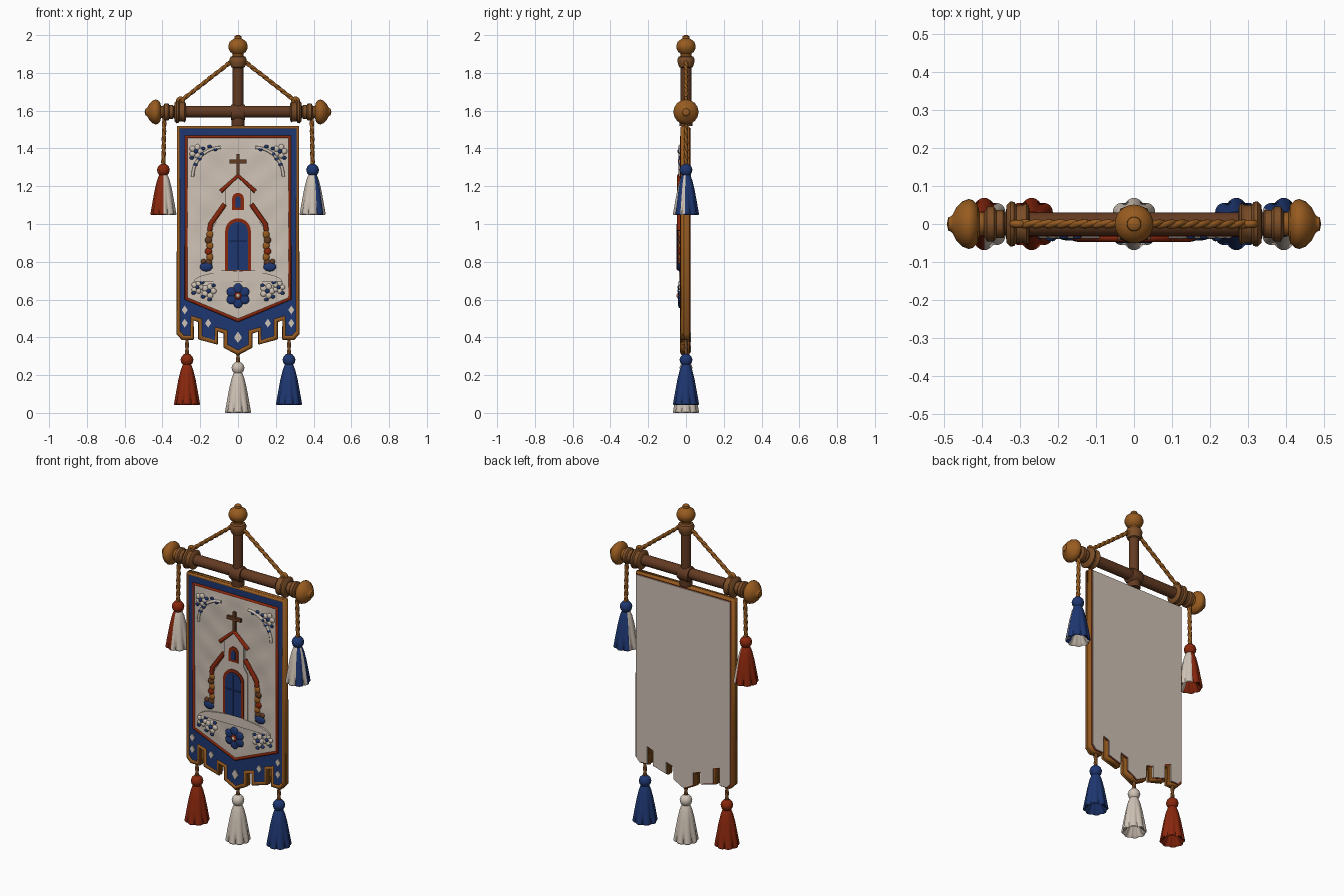
import bpy, bmesh, math
from mathutils import Matrix, Vector

if "Cube" in bpy.data.objects:
    bpy.data.objects.remove(bpy.data.objects["Cube"])


def mat(name, *c):
    m = bpy.data.materials.new(name)
    m.diffuse_color = (*c, 1)
    m.use_nodes = True
    m.node_tree.nodes["Principled BSDF"].inputs["Base Color"].default_value = m.diffuse_color
    return m


WOOD = mat("dark wood", .125, .043, .016)
CHESTNUT = mat("chestnut wood", .2, .075, .02)
GOLD = mat("golden brown", .31, .105, .014)
BLUE = mat("deep blue", .013, .038, .165)
RED = mat("brick red", .25, .02, .004)
WHITE = mat("warm white", .62, .54, .46)


def finish(name, bm, *mats):
    bmesh.ops.recalc_face_normals(bm, faces=bm.faces)
    me = bpy.data.meshes.new(name)
    bm.to_mesh(me)
    bm.free()
    for m in mats:
        me.materials.append(m)
    ob = bpy.data.objects.new(name, me)
    bpy.context.collection.objects.link(ob)
    return ob


def lathe(name, prof, mx, mats, n=32, flute=None, rule=None):
    """Spin (radius, height) points about local z; flute(height) gives fold depth."""
    bm = bmesh.new()
    rings = []
    for r, h in prof:
        if r == 0:
            rings.append([bm.verts.new((0, 0, h))] * n)
            continue
        ring = []
        for i in range(n):
            a = 2 * math.pi * i / n
            k = r * (1 - flute(h) * (1 - abs(math.cos(4 * a)))) if flute else r
            ring.append(bm.verts.new((k * math.cos(a), k * math.sin(a), h)))
        rings.append(ring)
    for a, b in zip(rings, rings[1:]):
        for i in range(n):
            j = (i + 1) % n
            f = bm.faces.new(list(dict.fromkeys((a[i], a[j], b[j], b[i]))))
            if rule:
                f.material_index = rule(f.calc_center_median())
    bm.transform(mx)
    return finish(name, bm, *mats)


def plate(name, pts, y0, y1, m):
    """Solid slab from an (x, z) outline."""
    bm = bmesh.new()
    f = bm.faces.new([bm.verts.new((x, y0, z)) for x, z in pts])
    ex = bmesh.ops.extrude_face_region(bm, geom=[f])["geom"]
    bmesh.ops.translate(bm, vec=(0, y1 - y0, 0), verts=[v for v in ex if isinstance(v, bmesh.types.BMVert)])
    return finish(name, bm, m)


def tube(name, pts, r, m, closed=False):
    cu = bpy.data.curves.new(name, 'CURVE')
    cu.dimensions = '3D'
    sp = cu.splines.new('POLY')
    sp.points.add(len(pts) - 1)
    for p, q in zip(sp.points, pts):
        p.co = (*q, 1)
    sp.use_cyclic_u = closed
    cu.bevel_depth, cu.bevel_resolution, cu.use_fill_caps = r, 2, True
    cu.materials.append(m)
    ob = bpy.data.objects.new(name, cu)
    bpy.context.collection.objects.link(ob)
    return ob


def rope(name, a, b, r, m=GOLD):
    """Two strands gently twisted about the line a-b."""
    a, b = Vector(a), Vector(b)
    d = b - a
    u = d.cross((0, 1, 0)).normalized()
    n = int(d.length / .006)
    for s in (0, math.pi):
        pts = []
        for i in range(n + 1):
            t = i / n * d.length / .08 * 2 * math.pi + s
            pts.append(a + d * i / n + (u * math.cos(t) + Vector((0, 1, 0)) * math.sin(t)) * r * .3)
        tube(name, pts, r * .72, m)


def mirror(pts):
    """Close a right-half outline running from top to bottom."""
    return pts + [(-x, z) for x, z in reversed(pts) if x > 0]


def at(x, y, z):
    return Matrix.Translation((x, y, z))


# Wooden cross bar and upright
ALONG_X = Matrix.Rotation(math.pi / 2, 4, 'Y')
lathe("cross_bar", [(0, -.37), (.031, -.37), (.031, .37), (0, .37)], at(0, 0, 1.595) @ ALONG_X, [WOOD])
lathe("upright_pole", [(0, 1.54), (.028, 1.54), (.028, 1.85), (0, 1.85)], at(0, 0, 0), [WOOD])
lathe("centre_collar", [(.025, -.038), (.04, -.036), (.045, -.025), (.045, .025), (.04, .036), (.025, .038)],
      at(0, 0, 1.59) @ ALONG_X, [WOOD])
lathe("pole_foot", [(0, 1.52), (.034, 1.52), (.036, 1.56), (0, 1.56)], at(0, 0, 0), [WOOD])
lathe("pole_collar", [(.025, 1.825), (.036, 1.83), (.043, 1.85), (.046, 1.87), (.04, 1.885), (.027, 1.89)],
      at(0, 0, 0), [CHESTNUT])
lathe("top_finial", [(0, 1.88), (.028, 1.885), (.028, 1.9), (.042, 1.912), (.051, 1.932), (.051, 1.945), (.044, 1.965),
                     (.028, 1.977), (.019, 1.982), (.018, 1.994), (.01, 2), (0, 2)], at(0, 0, 0), [GOLD])
KNOB = [(0, .39), (.03, .392), (.032, .408), (.05, .412), (.063, .425), (.066, .436), (.06, .452), (.045, .468),
        (.026, .478), (.02, .483), (.018, .49), (0, .494)]
NECK = [(.03, .34), (.037, .345), (.037, .363), (.046, .37), (.046, .388), (.036, .393), (.03, .396), (0, .396)]
CLAMP = [(.03, .275), (.048, .277), (.056, .284), (.05, .292), (.05, .31), (.058, .316), (.06, .326),
         (.05, .336), (.03, .338)]
for s in (-1, 1):
    m = at(0, 0, 1.593) @ Matrix.Rotation(s * math.pi / 2, 4, 'Y')
    lathe("bar_knob", KNOB, m, [GOLD])
    lathe("bar_neck", NECK, m, [CHESTNUT])
    lathe("bar_clamp", CLAMP, m, [CHESTNUT])
    # Suspension ropes, hanging loops and side cords
    rope("hanging_rope", (s * .02, 0, 1.872), (s * .305, 0, 1.65), .012)
    tube("rope_ring", [(s * .305 + .014 * math.cos(a), 0, 1.652 + .014 * math.sin(a))
                       for a in [i * math.pi / 6 for i in range(12)]], .01, GOLD, True)
    rope("side_cord", (s * .39, 0, 1.57), (s * .395, 0, 1.31), .012)

# Tassels: round head, tied neck, fluted hollow skirt
TASSEL = [(0, 0), (.018, -.005), (.029, -.017), (.034, -.033), (.03, -.05), (.022, -.06), (.025, -.066),
          (.034, -.09), (.046, -.14), (.057, -.2), (.069, -.268), (.066, -.272), (.05, -.262), (.03, -.22), (0, -.2)]


def tassel(name, x, z, mats, rule=None):
    lathe(name, TASSEL, at(x, 0, z), mats, 64, lambda h: .13 * min(1, max(0, (-h - .07) / .15)), rule)


def sectors(*spans):
    """Colour 0 on the head and inside the given angle spans, colour 1 elsewhere."""
    def rule(c):
        a = math.degrees(math.atan2(c.y, c.x))
        return int(c.z < -.06 and not any(lo < a < hi for lo, hi in spans))
    return rule


for x, z, m, top in ((-.27, .315, RED, .4), (0, .272, WHITE, .32), (.27, .315, BLUE, .4)):
    tassel("bottom_tassel", x, z, [m])
    rope("bottom_cord", (x, 0, top), (x, 0, z - .005), .011, CHESTNUT)
tassel("left_side_tassel", -.395, 1.32, [RED, WHITE], sectors((-181, -90), (60, 181)))
tassel("right_side_tassel", .395, 1.32, [BLUE, WHITE], sectors((-6, 140), (-68, -28)))

# Banner body: blue front, red lining, pale back, gold edging
OUT = mirror([(.315, 1.512), (.315, .42), (.292, .395), (.243, .395), (.243, .5), (.2, .485), (.2, .395),
              (.115, .37), (.115, .44), (.065, .425), (.065, .35), (0, .315)])
plate("banner_front", OUT, -.023, 0, BLUE)
plate("banner_lining", OUT, 0, .022, RED)
plate("banner_back", [(x * .985, z + .004 if z < 1 else z - .004) for x, z in OUT], 0, .027, WHITE)
edge = tube("side_edging", [(x, 0, z) for x, z in OUT], .011, GOLD, True)
edge.scale.y = 1.8
tube("front_edging", [(x, -.017, z) for x, z in OUT], .011, GOLD, True)
tube("lower_edging", [(x, -.017, z + .005) for x, z in OUT[1:-1]], .014, GOLD)
FRAME = mirror([(.274, 1.462), (.274, .605), (0, .49)])
tube("red_frame", [(x, -.023, z) for x, z in FRAME], .01, RED, True)

# Softly creased white field
bm = bmesh.new()
bmesh.ops.create_grid(bm, x_segments=40, y_segments=60, size=1)
for v in bm.verts:
    x, t = v.co.x * .27, (v.co.y + 1) / 2
    low = .49 + .115 * abs(v.co.x)
    z = low + (1.46 - low) * t
    fade = min(1, 6 * (1 - abs(v.co.x)), 12 * t, 12 * (1 - t))
    crease = math.sin(24 * abs(x) + 17 * z) * math.cos(9 * z) + .5 * math.sin(40 * z - 30 * abs(x))
    v.co = (x, -.0255 - .003 * fade * (1 + crease * .7), z)
finish("white_field", bm, WHITE)


def arch(w, z0, z1, n=12):
    """Round-headed opening, half width w."""
    return [(-w, z0), (w, z0)] + [(w * math.cos(math.pi * i / n), z1 - w + w * math.sin(math.pi * i / n))
                                  for i in range(n + 1)]


# Chapel relief
plate("chapel_wings", mirror([(0, 1.1), (.07, 1.09), (.135, .98), (.135, .75)]), -.034, -.02, WHITE)
plate("chapel_tower", mirror([(0, 1.245), (.065, 1.185), (.065, 1.06), (.09, 1.02), (.09, .75)]), -.039, -.02, WHITE)
tube("tower_roof", [(-.092, -.036, 1.172), (0, -.036, 1.255), (.092, -.036, 1.172)], .011, RED)
plate("door_frame", arch(.068, .755, 1.03), -.044, -.03, RED)
plate("door", arch(.052, .757, 1.012), -.047, -.03, BLUE)
tube("door_split", [(0, -.046, .76), (0, -.046, 1.0)], .003, BLUE)
tube("door_rail", [(-.048, -.046, .91), (.048, -.046, .91)], .004, BLUE)
plate("window_frame", arch(.031, 1.075, 1.165), -.043, -.03, RED)
plate("window", arch(.013, 1.088, 1.145), -.046, -.03, BLUE)
plate("cross_post", [(-.009, 1.25), (.009, 1.25), (.009, 1.37), (-.009, 1.37)], -.041, -.025, WOOD)
plate("cross_arm", [(-.045, 1.321), (.045, 1.321), (.045, 1.341), (-.045, 1.341)], -.042, -.025, WOOD)
plate("ground_ledge", [(.235 * math.cos(a), .695 + .055 * math.sin(a)) for a in
                       [math.pi * i / 20 for i in range(21)]], -.037, -.02, WHITE)


def blob(bm, x, y, z, rx, ry, rz, a=0.):
    bmesh.ops.create_uvsphere(bm, u_segments=12, v_segments=8, radius=1, matrix=at(x, y, z)
                              @ Matrix.Rotation(-a, 4, 'Y') @ Matrix.Diagonal((rx, ry, rz, 1)))


def petals(name, x, z, r, n, m, y=-.032, turn=0.):
    """Flower of flattened oval petals."""
    bm = bmesh.new()
    for i in range(n):
        a = 2 * math.pi * i / n + turn
        blob(bm, x + .58 * r * math.cos(a), y, z + .58 * r * math.sin(a), r * .45, .009, r * .4, a)
    return finish(name, bm, m)


def dot(name, x, z, rx, rz, m, y=-.032, d=.01):
    bm = bmesh.new()
    blob(bm, x, y, z, rx, d, rz)
    return finish(name, bm, m)


petals("large_flower", 0, .62, .064, 6, BLUE, -.034, math.pi / 6)
dot("large_flower_rim", 0, .62, .02, .02, RED, -.037)
dot("large_flower_eye", 0, .62, .011, .011, WHITE, -.041)
for s in (-1, 1):
    # Side roofs, corner masonry and shrubs
    tube("wing_roof", [(s * .07, -.034, 1.105), (s * .145, -.034, 1.0), (s * .15, -.034, .965)], .013, RED)
    for i in range(6):
        dot("masonry", s * (.148 + .008 * (i % 2)), .945 - .03 * i, .019, .02, (GOLD, WOOD, GOLD, RED)[i % 4], -.03)
    dot("shrub", s * .168, .773, .034, .024, BLUE, -.034)
    dot("shrub_top", s * .182, .8, .015, .015, WOOD, -.031)
    # Corner sprays
    for x, z, r in ((.222, 1.385, .038), (.155, .645, .04), (.215, .665, .034)):
        petals("pale_blossom", s * x, z, r, 5, WHITE, -.03)
        dot("blossom_eye", s * x, z, r * .3, r * .3, BLUE, -.036)
    tube("pale_scroll", [(s * (.09 + .15 * math.sin(t)), -.03, 1.25 + .155 * math.cos(t))
                         for t in [i * math.pi / 20 for i in range(11)]], .008, WHITE)
    for x, z in ((.245, 1.35), (.205, 1.345), (.225, 1.315), (.185, 1.4), (.15, 1.41), (.19, 1.37), (.12, 1.395),
                 (.13, .675), (.185, .615), (.235, .635), (.19, .69), (.15, .6)):
        dot("blue_leaf", s * x, z, .012, .009, BLUE, -.032, .008)

# White diamonds on the lower border
for x, z in ((0, .4), (-.158, .475), (.158, .475), (-.282, .545), (.282, .545), (-.282, .475), (.282, .475)):
    k = .03 if x == 0 else .023
    plate("border_diamond", [(x, z - k), (x + k * .7, z), (x, z + k), (x - k * .7, z)], -.029, -.02, WHITE)

# Smooth shading with crisp edges
bpy.ops.object.select_all(action='DESELECT')
for ob in bpy.data.objects:
    if ob.type == 'MESH':
        ob.select_set(True)
        bpy.context.view_layer.objects.active = ob
bpy.ops.object.shade_smooth_by_angle(angle=math.radians(40))
